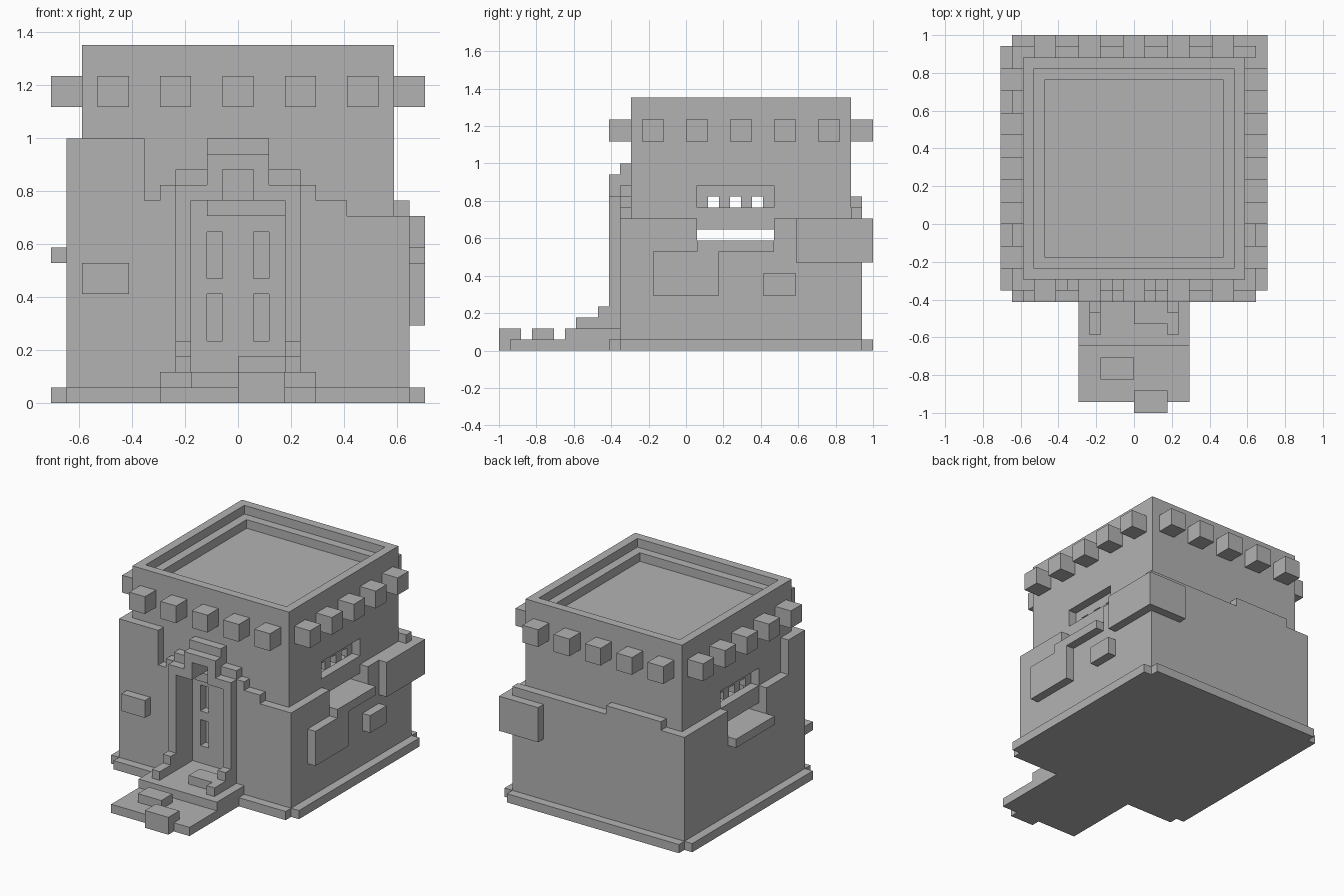
import bpy, bmesh

U = 1 / 17  # size of one block

cube = bpy.data.objects.get("Cube")
if cube:
    bpy.data.objects.remove(cube, do_unlink=True)

stone = bpy.data.materials.new("pale_grey_stone")
stone.use_nodes = True
GREY = (0.45, 0.45, 0.45, 1)
stone.diffuse_color = GREY
bsdf = next(n for n in stone.node_tree.nodes if n.type == 'BSDF_PRINCIPLED')
bsdf.inputs["Base Color"].default_value = GREY


def part(name, *boxes):
    """One object made of boxes, each (x0, x1, y0, y1, z0, z1) in blocks."""
    bm = bmesh.new()
    for box in boxes:
        lo, hi = box[0::2], box[1::2]
        verts = bmesh.ops.create_cube(bm, size=1)["verts"]
        for v in verts:
            v.co = [U * (hi[i] if v.co[i] > 0 else lo[i]) for i in range(3)]
    mesh = bpy.data.meshes.new(name)
    bm.to_mesh(mesh)
    bm.free()
    mesh.materials.append(stone)
    obj = bpy.data.objects.new(name, mesh)
    bpy.context.collection.objects.link(obj)
    return obj


def carve(target, *box):
    """Cut a box out of the target and apply the cut."""
    cutter = part("cutter", box)
    cutter.hide_render = True
    mod = target.modifiers.new("cut", 'BOOLEAN')
    mod.operation = 'DIFFERENCE'
    mod.solver = 'EXACT'
    mod.object = cutter
    bpy.context.view_layer.objects.active = target
    bpy.ops.object.modifier_apply(modifier=mod.name)
    bpy.data.objects.remove(cutter, do_unlink=True)


def mirror(*boxes):
    """The boxes together with their copies across x = 0."""
    return list(boxes) + [(-b[1], -b[0], *b[2:]) for b in boxes]


# Main tower with sunken roof, hollow room, side windows and doorway
tower = part("tower", (-10, 10, -5, 15, 0, 23))
carve(tower, -9, 9, -4, 14, 22, 24)
carve(tower, -8, 8, -3, 13, 21, 24)
carve(tower, -8, 8, -2, 13, 10, 20)
carve(tower, -11, 11, 1, 8, 10, 15)
carve(tower, -3, 3, -6, -4, 2, 13)
carve(tower, -1, 1, -6, -4, 12, 15)
for x in (-2, 1):
    for z in (4, 8):
        carve(tower, x, x + 1, -5, -3, z, z + 3)

# Roof beam ends on all four sides
beams = []
for i in range(5):
    x, y = 4 * i - 9, 4 * i - 4
    beams += [(x, x + 2, -7, -5, 19, 21), (x, x + 2, 15, 17, 19, 21)]
    beams += mirror((10, 12, y, y + 2, 19, 21))
part("roof_beams", *beams)

# Worn outer plaster layer, as columns of (start, end, height)
front = [(-11, -6, 17), (-6, -5, 13), (-5, -4, 14), (-4, -3, 15), (-3, 3, 2),
         (3, 4, 15), (4, 5, 14), (5, 7, 13), (7, 11, 12)]
back = [(-11, -8, 13), (-8, -1, 14), (-1, 11, 13)]
right = [(-5, 1, 12), (1, 8, 10), (8, 15, 12)]
left = [(-5, -3, 17), (-3, 1, 13), (1, 8, 10), (8, 15, 13)]
part("front_plaster", *[(a, b, -6, -5, 0, h) for a, b, h in front])
part("back_plaster", *[(a, b, 15, 16, 0, h) for a, b, h in back])
part("right_plaster", *[(10, 11, a, b, 0, h) for a, b, h in right])
part("left_plaster", *[(-11, -10, a, b, 0, h) for a, b, h in left])

# Stepped door surround in two layers
part("door_arch_back", (-2, 2, -6, -5, 15, 17),
     *mirror((1, 3, -6, -5, 13, 15)))
part("door_arch_front", (-2, 2, -7, -6, 15, 16),
     *mirror((3, 4, -7, -6, 2, 14), (1, 3, -7, -6, 13, 14),
             (1, 2, -7, -6, 14, 15)))
part("door_lintel", (-2, 3, -5, -4, 12, 13))

# Plinth with notched corners
part("plinth", (-12, 12, -6, 16, 0, 1), (-11, 11, -7, 17, 0, 1))

# Entrance steps, low side walls and loose slabs
part("steps", (-5, 5, -16, -7, 0, 1), (-5, 5, -11, -6, 0, 2))
part("step_side_walls", *mirror((3, 4, -10, -8, 2, 3), (3, 4, -8, -7, 2, 4)))
part("step_slabs", (0, 3, -17, -15, 0, 2), (-3, 0, -14, -12, 1, 2),
     (0, 3, -9, -7, 2, 3))

# Side windows: sill, cross bar and toothed lintel
part("window_sills", *mirror((11, 12, 1, 8, 9, 10)))
part("window_bars", *mirror((9, 10, 1, 8, 11, 13)))
teeth = [(8, 9, y, y + 1, 13, 14) for y in (1, 3, 5, 7)]
part("window_lintels", *mirror((8, 9, 1, 8, 14, 15), *teeth))

# Raised bricks and patches on the walls
part("front_brick", (-10, -7, -7, -6, 7, 9))
part("side_patch", (11, 12, -3, 3, 5, 9))
part("side_brick", (11, 12, 7, 10, 5, 7))
part("corner_block", (11, 12, 10, 17, 8, 12), (7, 11, 16, 17, 8, 12))
